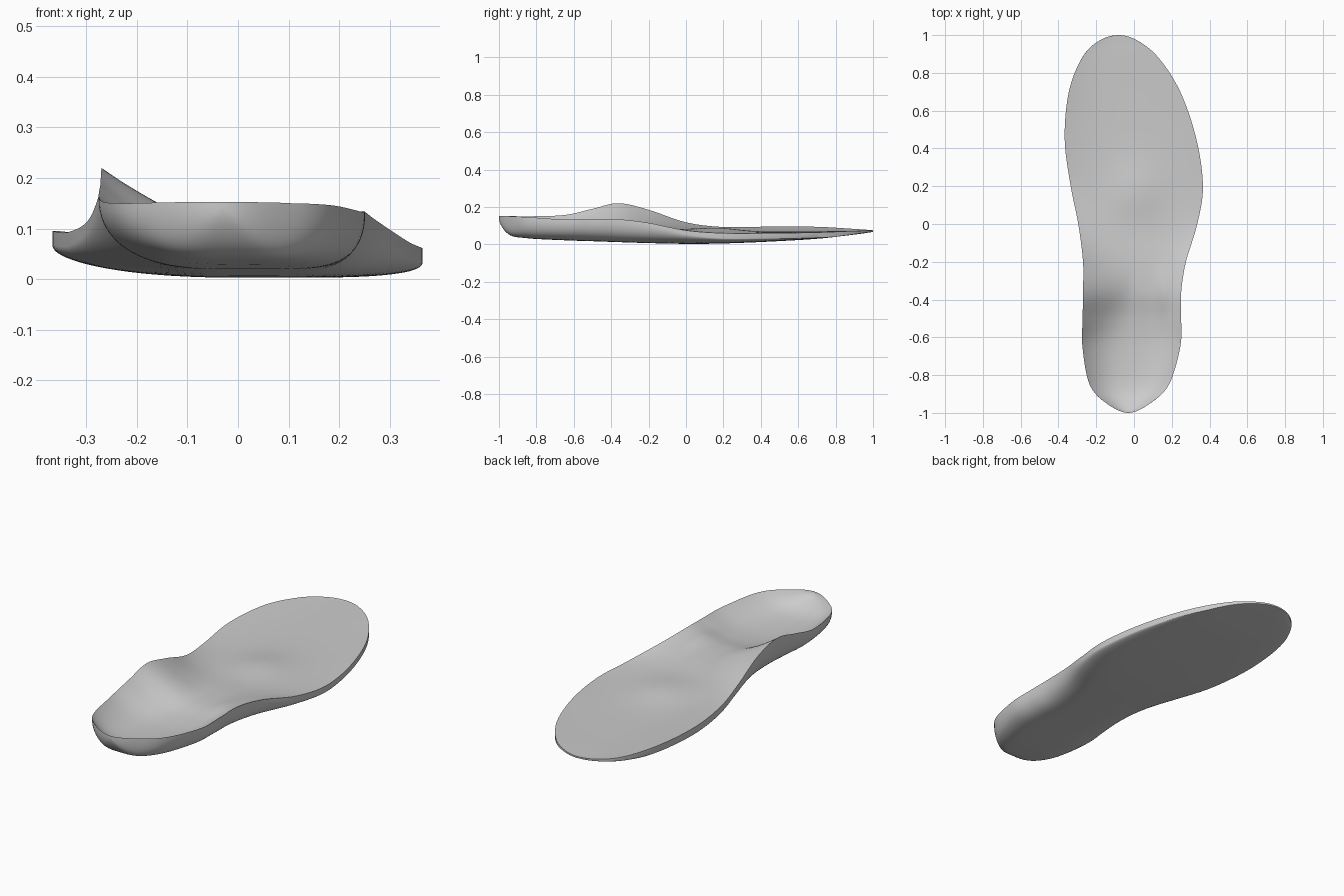
import bpy
import bmesh
from math import exp, sin, pi

default_cube = bpy.data.objects.get("Cube")
if default_cube:
    bpy.data.objects.remove(default_cube, do_unlink=True)

# Stations from heel to toe: position, outline, underside, bed and rim heights
STATION_Y = [-1, -.95, -.85, -.65, -.5, -.36, -.2, 0, .2, .45, .7, .88, .97, 1]
OUTLINE_RIGHT = [-.03, -.145, -.235, -.273, -.272, -.27, -.27, -.295, -.335, -.367, -.345, -.275, -.185, -.08]
OUTLINE_LEFT = [-.03, .085, .185, .245, .25, .25, .275, .335, .365, .33, .245, .13, .02, -.08]
UNDERSIDE = [.14, .055, .033, .022, .017, .012, .007, .003, .005, .015, .03, .05, .062, .068]
BED = [.153, .105, .07, .06, .07, .092, .092, .078, .07, .068, .07, .073, .074, .075]
RIM_RIGHT = [.153, .152, .15, .157, .19, .22, .185, .118, .093, .095, .094, .084, .078, .075]
RIM_LEFT = [.153, .151, .146, .133, .133, .134, .115, .075, .06, .06, .064, .071, .074, .075]
SUBSTEPS = 8
COLUMNS = 48


def smooth_column(values, mirrored=False):
    """Resample a column with a Catmull-Rom curve; mirrored ends round the outline."""
    first = values[1] if mirrored else 2 * values[0] - values[1]
    last = values[-2] if mirrored else 2 * values[-1] - values[-2]
    padded = [first] + values + [last]
    result = []
    for i in range(len(values) - 1):
        a, b, c, d = padded[i:i + 4]
        for k in range(SUBSTEPS):
            t = k / SUBSTEPS
            result.append(b + t * ((c - a) + t * ((2 * a - 5 * b + 4 * c - d)
                                                  + t * (3 * (b - c) + d - a))) / 2)
    return result + [values[-1]]


def blend(a, b, t):
    return a + (b - a) * t


def bump(x, y, cx, cy, rx, ry):
    return exp(-((x - cx) / rx) ** 2 - ((y - cy) / ry) ** 2)


columns = [smooth_column(STATION_Y, True)] + [
    smooth_column(c) for c in (OUTLINE_RIGHT, OUTLINE_LEFT, UNDERSIDE, BED, RIM_RIGHT, RIM_LEFT)]

bm = bmesh.new()
rings = []
for y, x_low, x_high, under, bed, rim_low, rim_high in zip(*columns):
    top, bottom = [], []
    # Thin lip at the heel, thicker edge along the forefoot, thin at the toe
    forefoot = min(max((y + .3) / .5, 0), 1)
    lip = min(blend(.008, .028, forefoot), .007 + .1 * (1 - y))
    arch = bump(0, y, 0, -.33, 1, .2)
    for i in range(COLUMNS + 1):
        u = sin(pi * (i / COLUMNS - .5))
        x = blend(x_low, x_high, (u + 1) / 2)
        rim = rim_low if u < 0 else rim_high
        dish = abs(u) ** (blend(2.6, 1.4, arch) if u < 0 else 2.8)
        wall = 1 - max(1 - abs(u) ** (3 if u < 0 else 6), 0) ** .5
        # Metatarsal pad and small outer ridge fade out at the rim
        extra = .018 * bump(x, y, .01, .17, .14, .15) + .012 * bump(x, y, .16, -.36, .04, .12)
        z_top = blend(bed, rim, dish) + extra * (1 - u ** 4)
        z_bottom = min(blend(under, rim - lip, wall), z_top - .004)
        top.append(bm.verts.new((x, y, z_top)))
        bottom.append(bm.verts.new((x, y, z_bottom)))
    rings.append(top + bottom[::-1])

# Skin the loft, then weld the collapsed heel and toe ends
for ring, following in zip(rings, rings[1:]):
    for i in range(len(ring)):
        j = (i + 1) % len(ring)
        bm.faces.new((ring[i], ring[j], following[j], following[i]))
bmesh.ops.remove_doubles(bm, verts=bm.verts, dist=.0005)
boundary = [e for e in bm.edges if e.is_boundary]
if boundary:
    bmesh.ops.holes_fill(bm, edges=boundary)
bmesh.ops.recalc_face_normals(bm, faces=bm.faces)

mesh = bpy.data.meshes.new("insole")
bm.to_mesh(mesh)
bm.free()
insole = bpy.data.objects.new("insole", mesh)
bpy.context.collection.objects.link(insole)

# Single plain grey
grey = bpy.data.materials.new("light_grey")
grey.use_nodes = True
colour = (.6, .6, .6, 1)
grey.diffuse_color = colour
grey.node_tree.nodes["Principled BSDF"].inputs["Base Color"].default_value = colour
mesh.materials.append(grey)

bpy.context.view_layer.objects.active = insole
insole.select_set(True)
bpy.ops.object.shade_smooth_by_angle(angle=.7)
